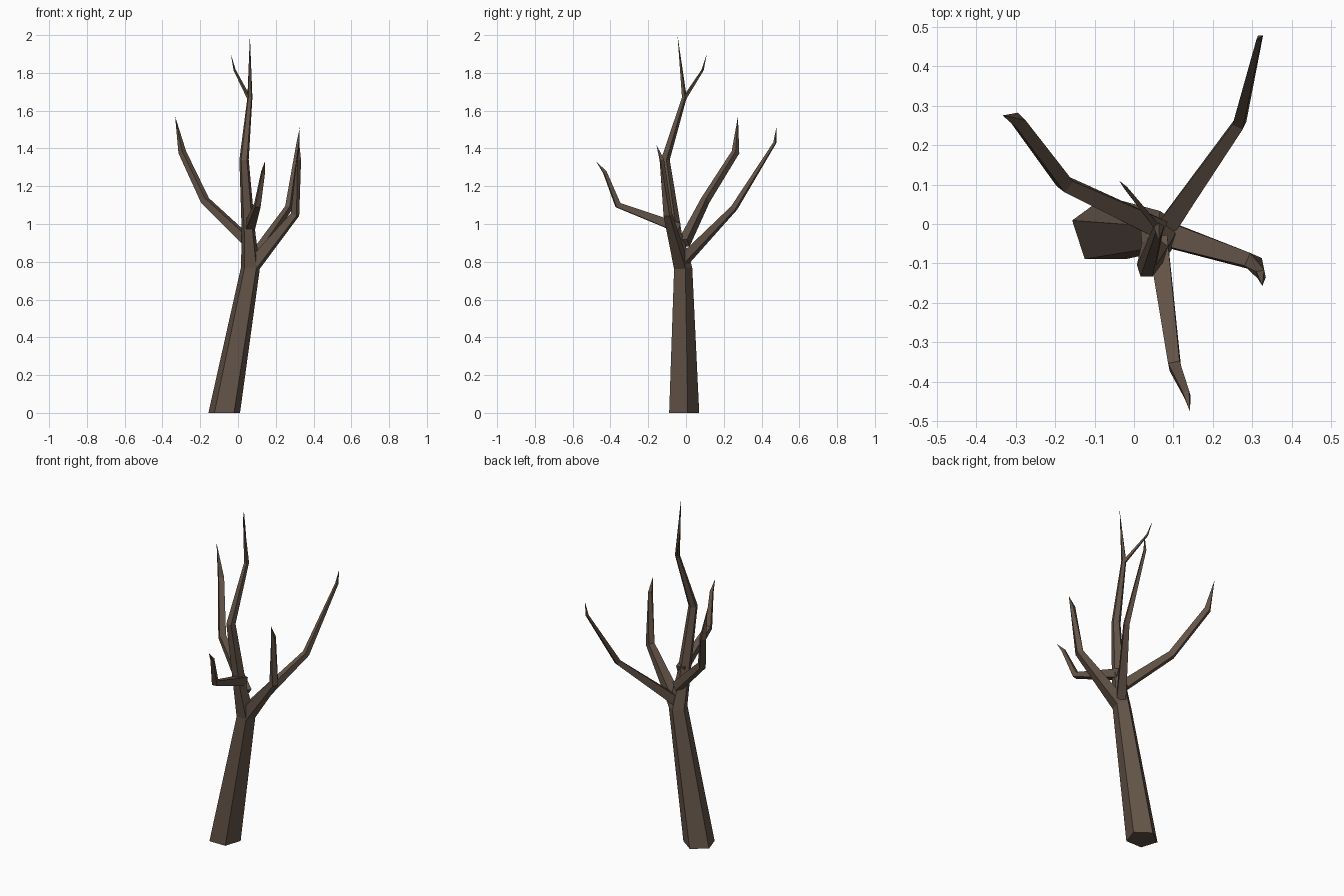
import bpy, bmesh, math
from mathutils import Vector

if "Cube" in bpy.data.objects:
    bpy.data.objects.remove(bpy.data.objects["Cube"])

bark = bpy.data.materials.new("dark_brown_bark")
bark.diffuse_color = (0.125, 0.088, 0.064, 1)
bark.use_nodes = True
bark.node_tree.nodes["Principled BSDF"].inputs["Base Color"].default_value = bark.diffuse_color


def limb(name, path, sides, level=False, turn=90):
    """Faceted tapering limb through (x, y, z, radius); the last point is the tip."""
    bm = bmesh.new()
    pts = [Vector(p[:3]) for p in path]
    rings = []
    for i, p in enumerate(pts[:-1]):
        ahead = (pts[i + 1] - p).normalized()
        behind = (p - pts[i - 1]).normalized() if i else ahead
        t = Vector((0, 0, 1)) if level else (ahead + behind).normalized()
        # ring frame: u is horizontal along +x for level rings, otherwise sideways
        u = Vector((1, 0, 0)) if level else t.cross(Vector((0, 0, 1))).normalized()
        v = t.cross(u)
        ring = []
        for k in range(sides):
            a = math.radians(turn) + math.tau * k / sides
            ring.append(bm.verts.new(p + path[i][3] * (math.cos(a) * u + math.sin(a) * v)))
        rings.append(ring)
    tip = bm.verts.new(pts[-1])
    for k in range(sides):
        n = (k + 1) % sides
        for a, b in zip(rings, rings[1:]):
            bm.faces.new((a[k], a[n], b[n], b[k]))
        bm.faces.new((rings[-1][k], rings[-1][n], tip))
    bm.faces.new(rings[0][::-1])
    bmesh.ops.recalc_face_normals(bm, faces=bm.faces)
    me = bpy.data.meshes.new(name)
    bm.to_mesh(me)
    bm.free()
    me.materials.append(bark)
    bpy.context.collection.objects.link(bpy.data.objects.new(name, me))


# Leaning five-sided trunk running up into the main leader
limb("trunk", [(-0.073, -0.018, 0, 0.088), (0.066, -0.02, 0.77, 0.053),
               (0.056, -0.06, 0.95, 0.038), (0.032, -0.112, 1.34, 0.026),
               (0.063, -0.010, 1.67, 0.014), (0.063, -0.045, 2.0, 0)], 5, level=True)

# Side branches, each starting inside the trunk
limb("left_branch", [(0.06, -0.01, 0.90, 0.035), (-0.175, 0.102, 1.125, 0.025),
                     (-0.295, 0.262, 1.38, 0.021), (-0.333, 0.275, 1.57, 0)], 4, turn=45)
limb("back_branch", [(0.075, -0.02, 0.80, 0.036), (0.267, 0.255, 1.085, 0.020),
                     (0.318, 0.470, 1.43, 0.009), (0.327, 0.478, 1.51, 0)], 4, turn=45)
limb("right_branch", [(0.08, -0.025, 0.78, 0.045), (0.302, -0.096, 1.05, 0.025),
                      (0.322, -0.128, 1.34, 0.014), (0.325, -0.157, 1.42, 0)], 4, turn=45)
limb("front_branch", [(0.06, -0.04, 0.98, 0.036), (0.103, -0.360, 1.10, 0.021),
                      (0.133, -0.430, 1.275, 0.012), (0.142, -0.475, 1.33, 0)], 4, turn=45)

# Thin twig near the top
limb("top_twig", [(0.062, -0.012, 1.66, 0.011), (-0.018, 0.088, 1.815, 0.006),
                  (-0.038, 0.110, 1.90, 0)], 4, turn=45)
